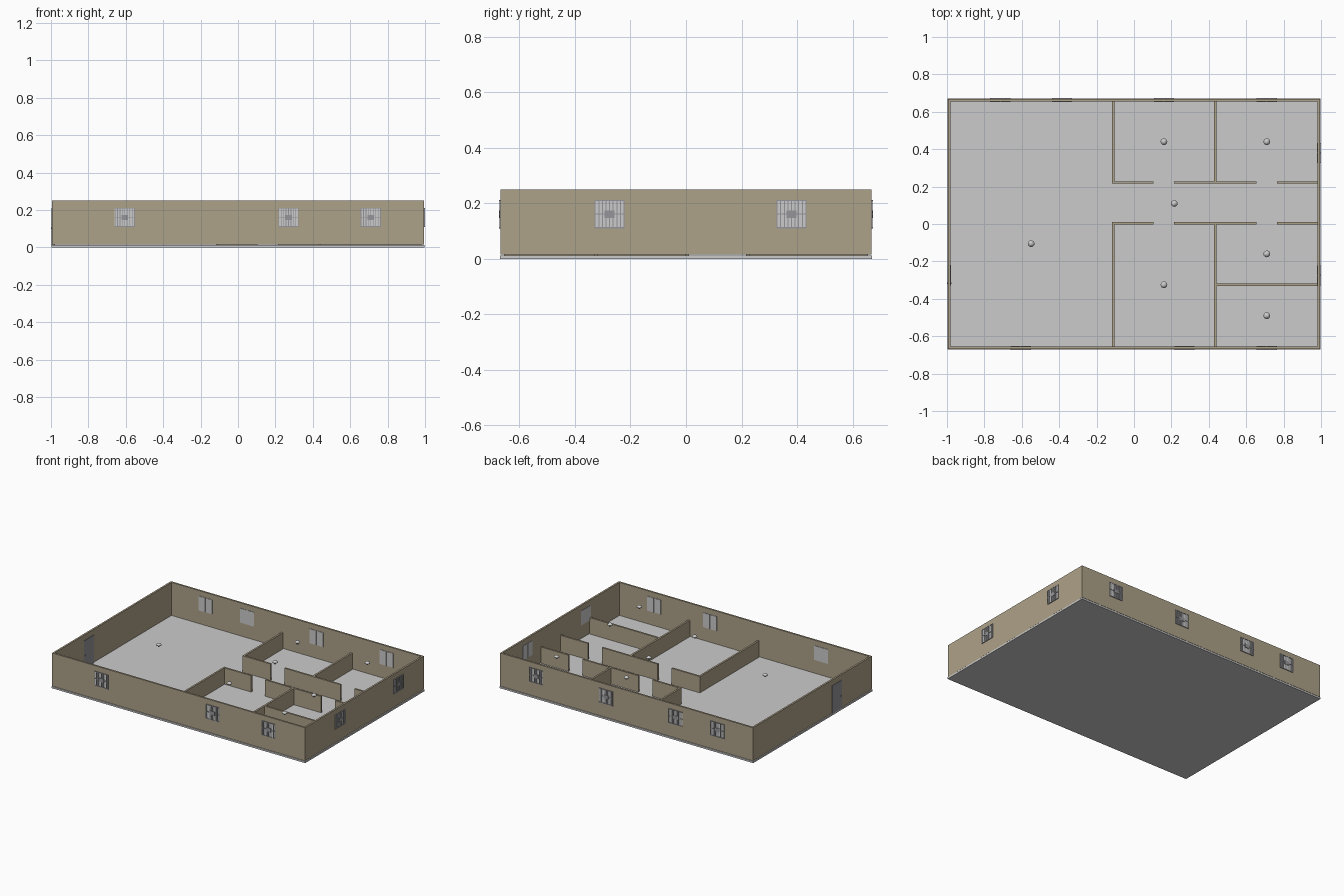
import bpy, bmesh, math
from mathutils import Matrix, Vector

if "Cube" in bpy.data.objects:
    bpy.data.objects.remove(bpy.data.objects["Cube"])

HX, HY = 0.995, 0.668        # outer faces of the shell
T = 0.013                    # wall thickness
Z0, Z1, ZP = 0.015, 0.25, 0.128

wall_mat = bpy.data.materials.new("beige_wall")
wall_mat.diffuse_color = (0.42, 0.36, 0.25, 1)
wall_mat.use_nodes = True
wall_mat.node_tree.nodes["Principled BSDF"].inputs["Base Color"].default_value = wall_mat.diffuse_color
bar_mat = bpy.data.materials.new("grey_metal")
bar_mat.diffuse_color = (0.3, 0.3, 0.32, 1)
bar_mat.use_nodes = True
bar_mat.node_tree.nodes["Principled BSDF"].inputs["Base Color"].default_value = bar_mat.diffuse_color


def build(name, boxes, mat=None, matrix=None):
    """One object from boxes given as (x0, x1, y0, y1, z0, z1)."""
    bm = bmesh.new()
    for x0, x1, y0, y1, z0, z1 in boxes:
        m = Matrix.Translation(((x0 + x1) / 2, (y0 + y1) / 2, (z0 + z1) / 2))
        m = m @ Matrix.Diagonal((x1 - x0, y1 - y0, z1 - z0, 1))
        bmesh.ops.create_cube(bm, size=1, matrix=m)
    me = bpy.data.meshes.new(name)
    bm.to_mesh(me)
    bm.free()
    ob = bpy.data.objects.new(name, me)
    bpy.context.collection.objects.link(ob)
    if mat:
        me.materials.append(mat)
    if matrix:
        ob.matrix_world = matrix
    return ob


# floor slab
build("floor_slab", [(-0.998, 0.998, -0.67, 0.67, 0, 0.012)])

# outer walls
for s, n in ((-1, "front"), (1, "back")):
    a, b = sorted((s * HY, s * (HY - T)))
    build(n + "_wall", [(-HX, HX, a, b, Z0, Z1)], wall_mat)
for s, n in ((-1, "left"), (1, "right")):
    a, b = sorted((s * HX, s * (HX - T)))
    build(n + "_wall", [(a, b, -HY + T, HY - T, Z0, Z1)], wall_mat)

# interior partitions, with door gaps along the corridor
h = T / 2
IX, IY = HX - T, HY - T
parts = []
for x in (-0.11, 0.435):
    parts.append((x - h, x + h, 0.222 + h, IY, 0.012, ZP))
    parts.append((x - h, x + h, -IY, 0.004 - h, 0.012, ZP))
for y in (0.222, 0.004):
    for a, b in ((-0.11 - h, 0.105), (0.215, 0.655), (0.765, IX)):
        parts.append((a, b, y - h, y + h, 0.012, ZP))
parts.append((0.435 + h, IX, -0.325 - h, -0.325 + h, 0.012, ZP))
build("partition_walls", parts, wall_mat)


def frame(pos, angle):
    return Matrix.Translation(Vector((*pos, 0))) @ Matrix.Rotation(angle, 4, 'Z')


# barred windows: local -y points outwards, y = 0 is the outer wall face
def window(name, pos, angle):
    m = frame(pos, angle)
    w, zb, zt, zc = 0.054, 0.11, 0.212, 0.161
    build(name + "_pane", [(-w, -0.001, -0.001, T + 0.003, zb, zt),
                           (0.001, w, -0.001, T + 0.003, zb, zt)], None, m)
    bars = [(x - 0.0018, x + 0.0018, -0.004, -0.001, zb, zt)
            for x in [-w + 0.002 + i * (2 * w - 0.004) / 8 for i in range(9)]]
    bars += [(-w, w, -0.0045, -0.001, z - 0.002, z + 0.002)
             for z in (zb + 0.002, zc, zt - 0.002)]
    bars.append((-0.018, 0.018, -0.005, -0.001, zc - 0.013, zc + 0.013))
    build(name + "_grille", bars, bar_mat, m)


for i, x in enumerate((-0.605, 0.27, 0.71)):
    window(f"front_window_{i}", (x, -HY), 0)
for i, x in enumerate((-0.715, -0.385, 0.16, 0.71)):
    window(f"back_window_{i}", (x, HY), math.pi)
for i, y in enumerate((-0.275, 0.38)):
    window(f"right_window_{i}", (HX, y), math.pi / 2)

# entrance door in the left wall, with handle
build("entrance_door",
      [(-0.055, 0.055, -0.003, T + 0.003, 0.012, 0.21),
       (0.038, 0.046, -0.005, T + 0.005, 0.1, 0.106)],
      bar_mat, frame((-HX, -0.275), -math.pi / 2))

# hanging ceiling lamps: small shade profile spun round its axis
profile = [(0.003, 0.224), (0.009, 0.222), (0.018, 0.213), (0.018, 0.210),
           (0.008, 0.207), (0.005, 0.198), (0, 0.196)]
for i, (x, y) in enumerate(((0.16, 0.44), (0.71, 0.44), (0.215, 0.11), (-0.55, -0.105),
                            (0.16, -0.325), (0.71, -0.16), (0.71, -0.49))):
    bm = bmesh.new()
    vs = [bm.verts.new((r, 0, z)) for r, z in [(0, 0.224)] + profile]
    es = [bm.edges.new(p) for p in zip(vs, vs[1:])]
    bmesh.ops.spin(bm, geom=vs + es, cent=(0, 0, 0), axis=(0, 0, 1),
                   angle=2 * math.pi, steps=16)
    bmesh.ops.remove_doubles(bm, verts=bm.verts, dist=1e-5)
    bmesh.ops.recalc_face_normals(bm, faces=bm.faces)
    me = bpy.data.meshes.new("ceiling_lamp")
    bm.to_mesh(me)
    bm.free()
    ob = bpy.data.objects.new(f"ceiling_lamp_{i}", me)
    ob.location = (x, y, 0)
    bpy.context.collection.objects.link(ob)
